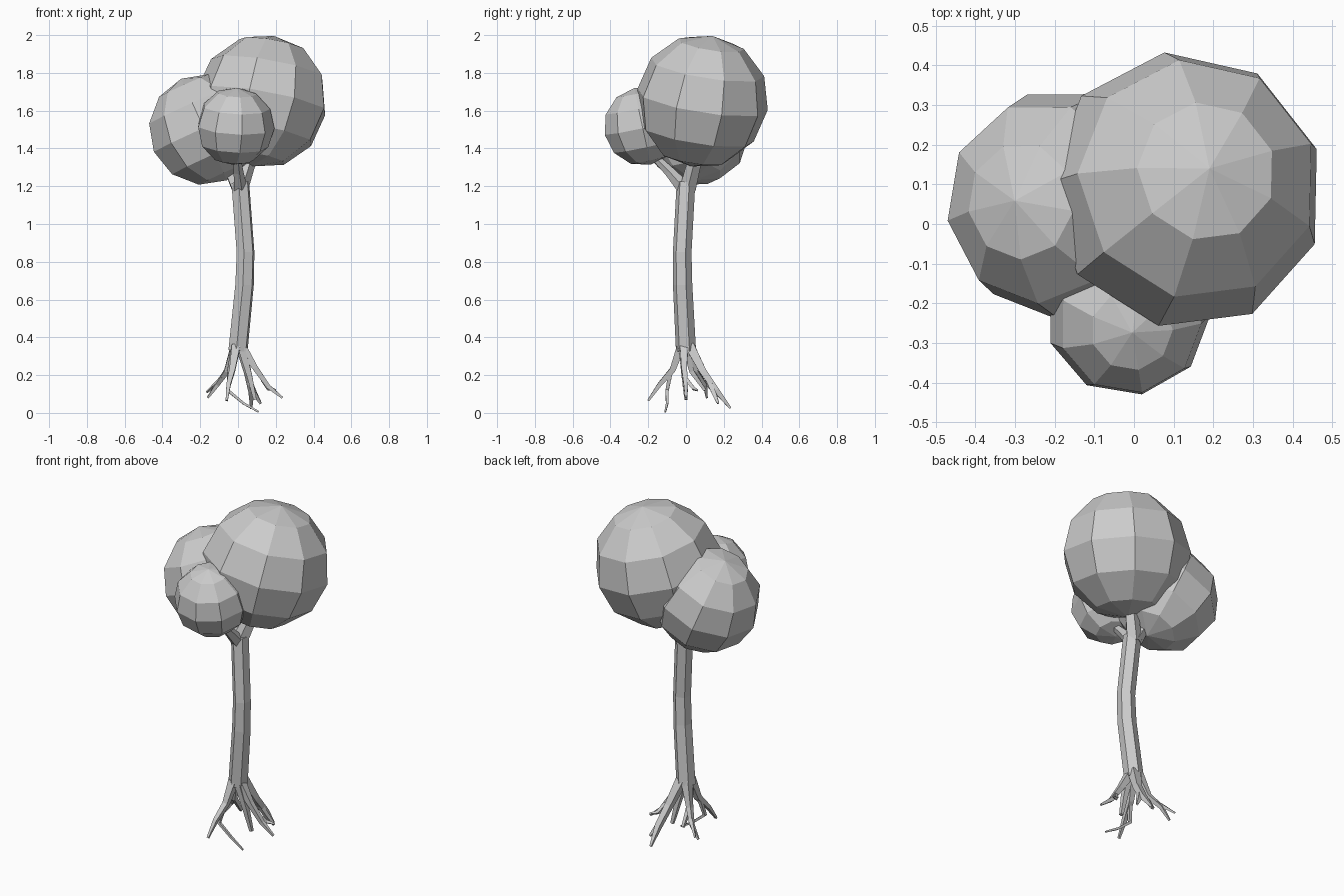
import bpy, bmesh, math
from mathutils import Vector


def tube(bm, pts, sides, spin=0.0):
    """Low-poly tapered tube through (x, y, z, radius) points."""
    ps = [Vector(p[:3]) for p in pts]
    rings = []
    u = Vector((1, 0, 0))
    for i, p in enumerate(ps):
        d = (ps[min(i + 1, len(ps) - 1)] - ps[max(i - 1, 0)]).normalized()
        u = (u - d * u.dot(d)).normalized()
        v = d.cross(u)
        r = pts[i][3]
        rings.append([bm.verts.new(p + r * (u * math.cos(a) + v * math.sin(a)))
                      for a in (spin + 2 * math.pi * k / sides for k in range(sides))])
    for a, b in zip(rings, rings[1:]):
        for k in range(sides):
            n = (k + 1) % sides
            bm.faces.new((a[k], a[n], b[n], b[k]))
    bm.faces.new(rings[0][::-1])
    bm.faces.new(rings[-1])


def tube_object(name, paths, sides, spin=0.0):
    bm = bmesh.new()
    for pts in paths:
        tube(bm, pts, sides, spin)
    bmesh.ops.recalc_face_normals(bm, faces=bm.faces[:])
    me = bpy.data.meshes.new(name)
    bm.to_mesh(me)
    bm.free()
    ob = bpy.data.objects.new(name, me)
    bpy.context.collection.objects.link(ob)
    return ob


def foliage(name, centre, radius, lean, spin):
    """Nine-sided ball whose pole leans along the given direction."""
    bpy.ops.mesh.primitive_uv_sphere_add(segments=9, ring_count=6, radius=radius)
    ob = bpy.context.object
    ob.name = name
    q = Vector((0, 0, 1)).rotation_difference(Vector(lean).normalized())
    me = ob.data
    for v in me.vertices:
        c, s = math.cos(spin), math.sin(spin)
        x, y, z = v.co
        v.co = q @ Vector((c * x - s * y, s * x + c * y, z))
    ob.location = centre
    return ob


# Foliage balls
foliage("large_foliage", (0.13, 0.085, 1.65), 0.355, (0.17, 0.155, 0.97), math.radians(8))
foliage("left_foliage", (-0.18, 0.05, 1.5), 0.295, (-0.41, 0.03, 0.91), math.radians(180))
foliage("small_foliage", (-0.015, -0.23, 1.517), 0.208, (0.05, -0.21, 0.97), math.radians(30))

# Trunk, gently bowed
tube_object("trunk", [[
    (0.0, 0.0, 0.33, 0.054), (0.035, -0.018, 0.68, 0.052),
    (0.04, -0.02, 0.85, 0.050), (0.012, 0.0, 1.22, 0.050)]], 6, math.radians(20))

# Branches reaching into each ball
tube_object("branches", [
    [(0.01, 0.01, 1.19, 0.045), (0.05, 0.04, 1.31, 0.04), (0.09, 0.06, 1.5, 0.025)],
    [(0.0, 0.01, 1.19, 0.04), (-0.05, 0.03, 1.29, 0.028), (-0.13, 0.05, 1.42, 0.018)],
    [(0.01, -0.01, 1.19, 0.04), (0.0, -0.09, 1.28, 0.028), (-0.01, -0.2, 1.39, 0.018)],
], 5)

# Roots with forked tips
tube_object("roots", [
    # back
    [(0.015, 0.02, 0.355, 0.035), (0.05, 0.09, 0.22, 0.026),
     (0.07, 0.16, 0.12, 0.022), (0.07, 0.235, 0.025, 0.008)],
    [(0.06, 0.12, 0.17, 0.018), (0.09, 0.15, 0.1, 0.016), (0.12, 0.17, 0.05, 0.008)],
    # front
    [(-0.01, -0.025, 0.355, 0.032), (-0.03, -0.07, 0.23, 0.022),
     (-0.05, -0.14, 0.15, 0.016), (-0.06, -0.2, 0.065, 0.008)],
    [(-0.035, -0.08, 0.22, 0.016), (-0.055, -0.1, 0.12, 0.012),
     (0.03, -0.1, 0.05, 0.009), (0.11, -0.11, 0.005, 0.006)],
    # right
    [(0.02, -0.01, 0.355, 0.032), (0.09, -0.01, 0.24, 0.021),
     (0.16, 0.0, 0.14, 0.016), (0.235, 0.0, 0.08, 0.008)],
    [(0.13, 0.0, 0.18, 0.014), (0.16, 0.04, 0.13, 0.012), (0.2, 0.06, 0.12, 0.006)],
    [(0.02, -0.02, 0.34, 0.026), (0.06, -0.01, 0.2, 0.02), (0.09, 0.0, 0.07, 0.012)],
    # left
    [(-0.015, 0.015, 0.355, 0.032), (-0.06, 0.05, 0.22, 0.02),
     (-0.11, 0.1, 0.15, 0.015), (-0.16, 0.11, 0.08, 0.007)],
    [(-0.08, 0.07, 0.19, 0.014), (-0.12, 0.11, 0.15, 0.012), (-0.165, 0.15, 0.11, 0.006)],
    [(-0.02, 0.0, 0.34, 0.026), (-0.045, 0.03, 0.22, 0.018), (-0.05, 0.1, 0.12, 0.01)],
], 4, math.radians(45))
